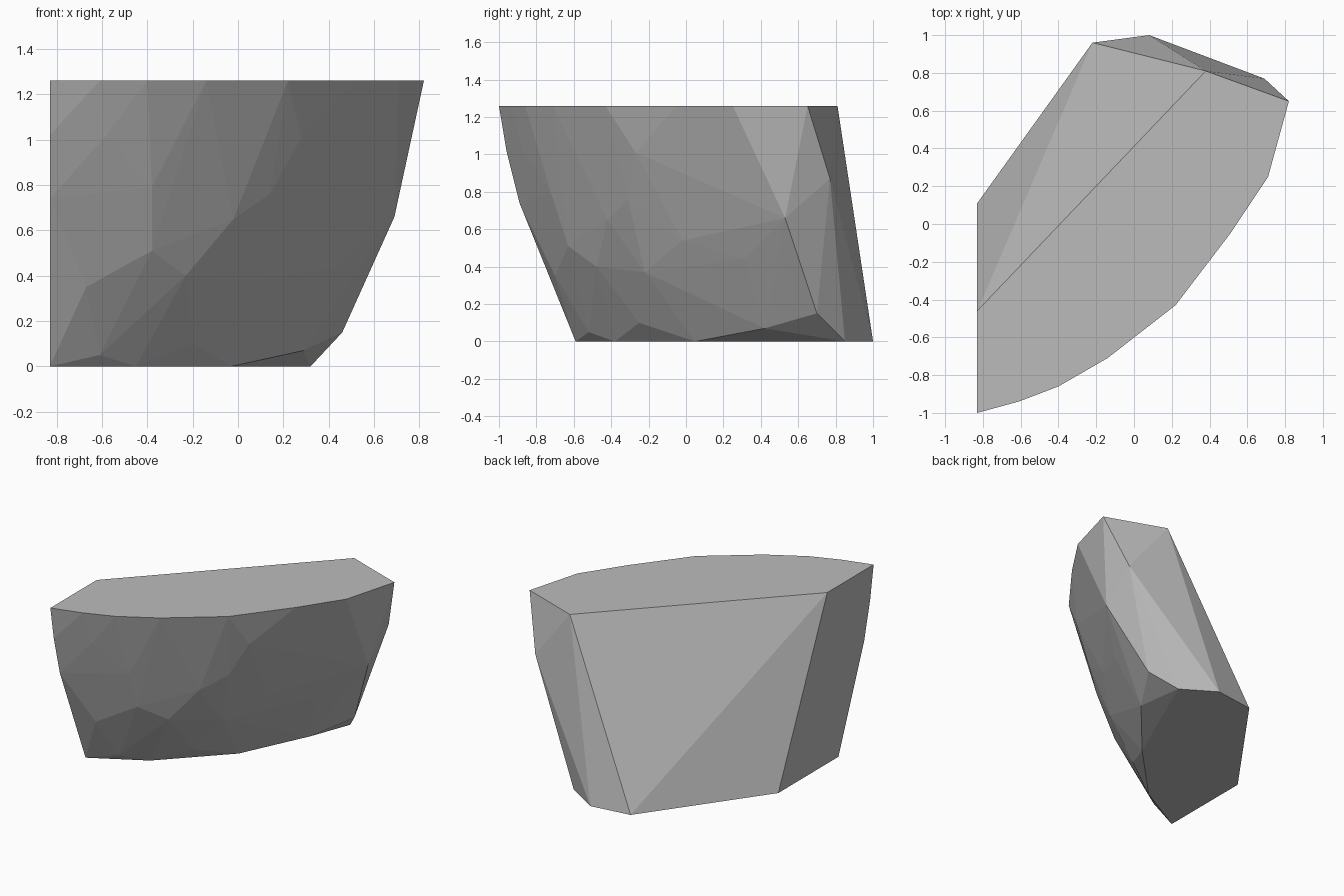
import bpy, bmesh, math

if "Cube" in bpy.data.objects:
    bpy.data.objects.remove(bpy.data.objects["Cube"])

# Flat top outline (x, y) and flat underside outline (x, y)
TOP = [(-.83, -1), (-.61, -.94), (-.40, -.86), (-.14, -.71), (.22, -.43),
       (.51, -.05), (.71, .25), (.82, .65), (.38, .81), (-.83, -.46)]
BASE = [(-.83, -.59), (-.45, -.38), (-.03, .05), (.32, .85),
        (.08, 1), (-.22, .96), (-.83, .11)]

# Chipped facet corners on the bulging front and the right end
FACETS = [(-.83, -.96, 1.02), (-.83, -.89, .74), (-.58, -.87, 1.02), (-.22, -.64, 1.01),
          (.06, -.46, 1.01), (.28, -.27, 1.01), (-.38, -.72, .79), (.14, -.31, .76),
          (-.02, -.42, .65), (-.38, -.63, .51), (-.23, -.48, .40), (-.67, -.70, .35),
          (.26, -.02, .54), (.03, -.22, .37), (.43, .31, .44), (-.61, -.52, .05),
          (-.20, -.25, .10), (.29, .42, .07), (.69, .53, .66), (.46, .70, .15),
          (.69, .77, .87)]
HEIGHT = 1.26

# Wrap the corners into one solid faceted rock
bm = bmesh.new()
for x, y in TOP:
    bm.verts.new((x, y, HEIGHT))
for x, y in BASE:
    bm.verts.new((x, y, 0))
for p in FACETS:
    bm.verts.new(p)
bmesh.ops.convex_hull(bm, input=bm.verts[:])
loose = [v for v in bm.verts if not v.link_faces]
bmesh.ops.delete(bm, geom=loose, context='VERTS')
bmesh.ops.dissolve_limit(bm, angle_limit=math.radians(0.5),
                         verts=bm.verts[:], edges=bm.edges[:])
bmesh.ops.recalc_face_normals(bm, faces=bm.faces[:])

mesh = bpy.data.meshes.new("rock_chunk")
bm.to_mesh(mesh)
bm.free()
rock = bpy.data.objects.new("rock_chunk", mesh)
bpy.context.collection.objects.link(rock)

# Plain stone grey
stone = bpy.data.materials.new("stone_grey")
stone.diffuse_color = (.5, .5, .5, 1)
stone.use_nodes = True
stone.node_tree.nodes["Principled BSDF"].inputs["Base Color"].default_value = stone.diffuse_color
mesh.materials.append(stone)
